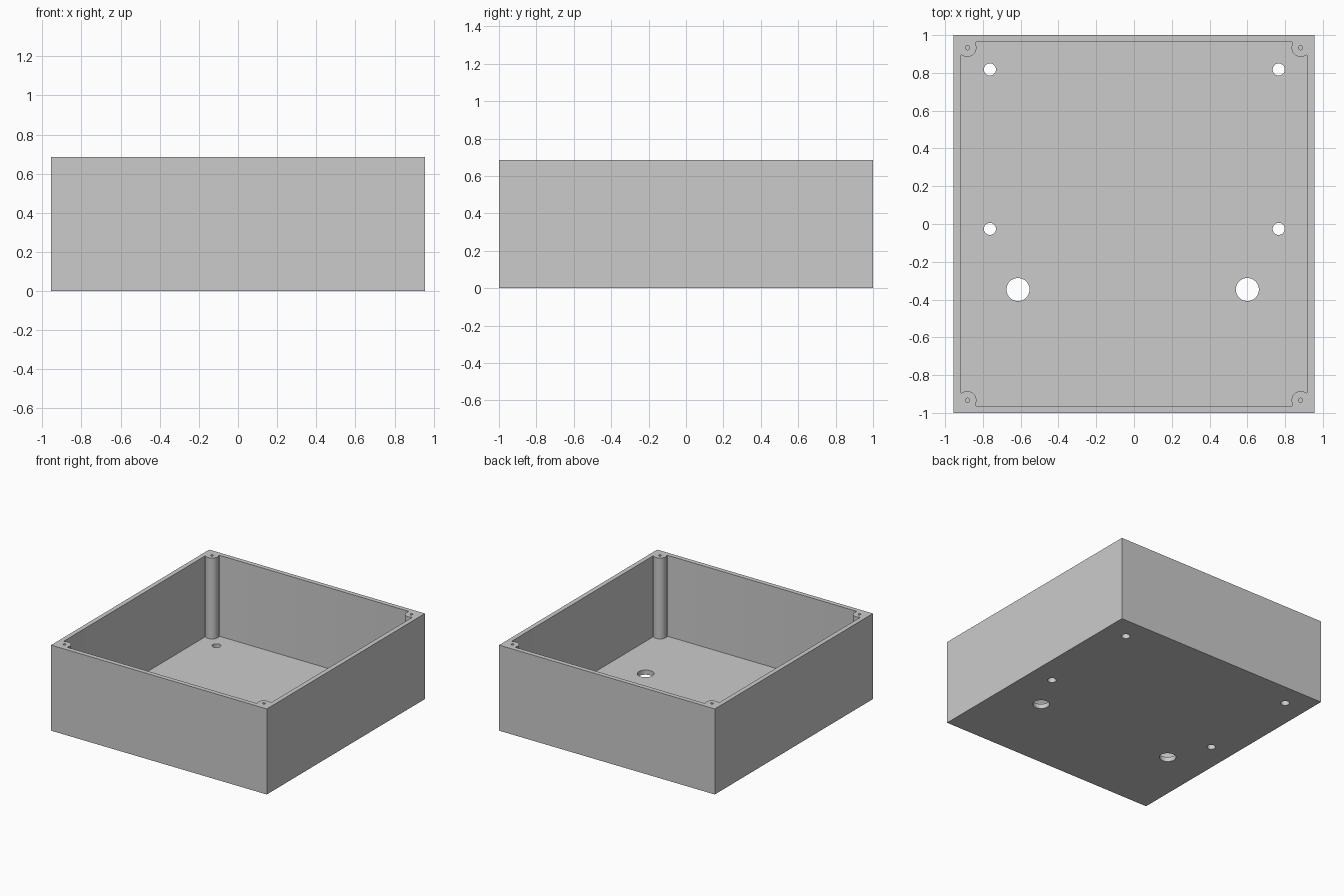
import bpy, bmesh, math
from mathutils import Vector, Matrix

if "Cube" in bpy.data.objects:
    bpy.data.objects.remove(bpy.data.objects["Cube"], do_unlink=True)

HALF_X, HALF_Y, HEIGHT = 0.955, 1.0, 0.685
WALL = 0.037
POST = Vector((0.882, 0.933))       # corner screw post centre
POST_R, FILLET = 0.048, 0.006
SCREW_R, SCREW_DEPTH = 0.011, 0.2

grey = bpy.data.materials.new("plain grey")
grey.use_nodes = True
grey.diffuse_color = (0.6, 0.6, 0.6, 1)
grey.node_tree.nodes["Principled BSDF"].inputs["Base Color"].default_value = (0.6, 0.6, 0.6, 1)


def make_object(name, bm):
    bmesh.ops.recalc_face_normals(bm, faces=bm.faces)
    mesh = bpy.data.meshes.new(name)
    bm.to_mesh(mesh)
    bm.free()
    mesh.materials.append(grey)
    obj = bpy.data.objects.new(name, mesh)
    bpy.context.collection.objects.link(obj)
    return obj


def arc(centre, radius, start, end, steps):
    angles = [start + (end - start) * i / steps for i in range(steps + 1)]
    return [centre + radius * Vector((math.cos(a), math.sin(a))) for a in angles]


def corner_outline():
    """Inner wall line around one filleted screw post."""
    x, y, reach = HALF_X - WALL - FILLET, HALF_Y - WALL - FILLET, POST_R + FILLET
    side = Vector((x, POST.y - math.sqrt(reach ** 2 - (x - POST.x) ** 2)))
    back = Vector((POST.x - math.sqrt(reach ** 2 - (y - POST.y) ** 2), y))
    a = math.atan2(*(POST - side).yx)
    b = math.atan2(*(back - POST).yx)
    return (arc(side, FILLET, 0, a, 6)
            + arc(POST, POST_R, a + math.pi, b, 24)[1:-1]
            + arc(back, FILLET, b - math.pi, math.pi / 2, 6))


def cylinders(name, holes, bottom, top):
    bm = bmesh.new()
    for x, y, r in holes:
        bmesh.ops.create_cone(bm, cap_ends=True, segments=40, radius1=r, radius2=r,
                              depth=top - bottom,
                              matrix=Matrix.Translation((x, y, (top + bottom) / 2)))
    return make_object(name, bm)


# Solid block for the enclosure
bm = bmesh.new()
bmesh.ops.create_cube(bm, size=1)
bmesh.ops.scale(bm, vec=(2 * HALF_X, 2 * HALF_Y, HEIGHT), verts=bm.verts)
bmesh.ops.translate(bm, vec=(0, 0, HEIGHT / 2), verts=bm.verts)
box = make_object("enclosure_box", bm)

# Cavity, leaving a post in each corner
corner = corner_outline()
outline = []
for sx, sy in ((1, 1), (-1, 1), (-1, -1), (1, -1)):
    points = corner if sx * sy > 0 else reversed(corner)
    outline += [(p.x * sx, p.y * sy, WALL) for p in points]
bm = bmesh.new()
floor = bm.faces.new([bm.verts.new(p) for p in outline])
grown = bmesh.ops.extrude_face_region(bm, geom=[floor])["geom"]
bmesh.ops.translate(bm, vec=(0, 0, HEIGHT),
                    verts=[v for v in grown if isinstance(v, bmesh.types.BMVert)])
cavity = make_object("cavity_cutter", bm)

# Mounting holes, cable holes and blind screw holes
floor_holes = [(x, y, 0.032) for x in (-0.763, 0.766) for y in (0.818, -0.026)]
floor_holes += [(x, -0.347, 0.061) for x in (-0.614, 0.6)]
through = cylinders("floor_hole_cutter", floor_holes, -0.1, 0.1)
screws = cylinders("screw_hole_cutter",
                   [(POST.x * sx, POST.y * sy, SCREW_R) for sx in (-1, 1) for sy in (-1, 1)],
                   HEIGHT - SCREW_DEPTH, HEIGHT + 0.1)

bpy.ops.object.select_all(action="DESELECT")
box.select_set(True)
bpy.context.view_layer.objects.active = box
for cutter in (cavity, through, screws):
    cutter.hide_render = True
    cut = box.modifiers.new(cutter.name, "BOOLEAN")
    cut.operation, cut.solver, cut.object = "DIFFERENCE", "EXACT", cutter
    bpy.ops.object.modifier_apply(modifier=cut.name)
    bpy.data.objects.remove(cutter, do_unlink=True)

bpy.ops.object.shade_smooth_by_angle(angle=math.radians(30))
